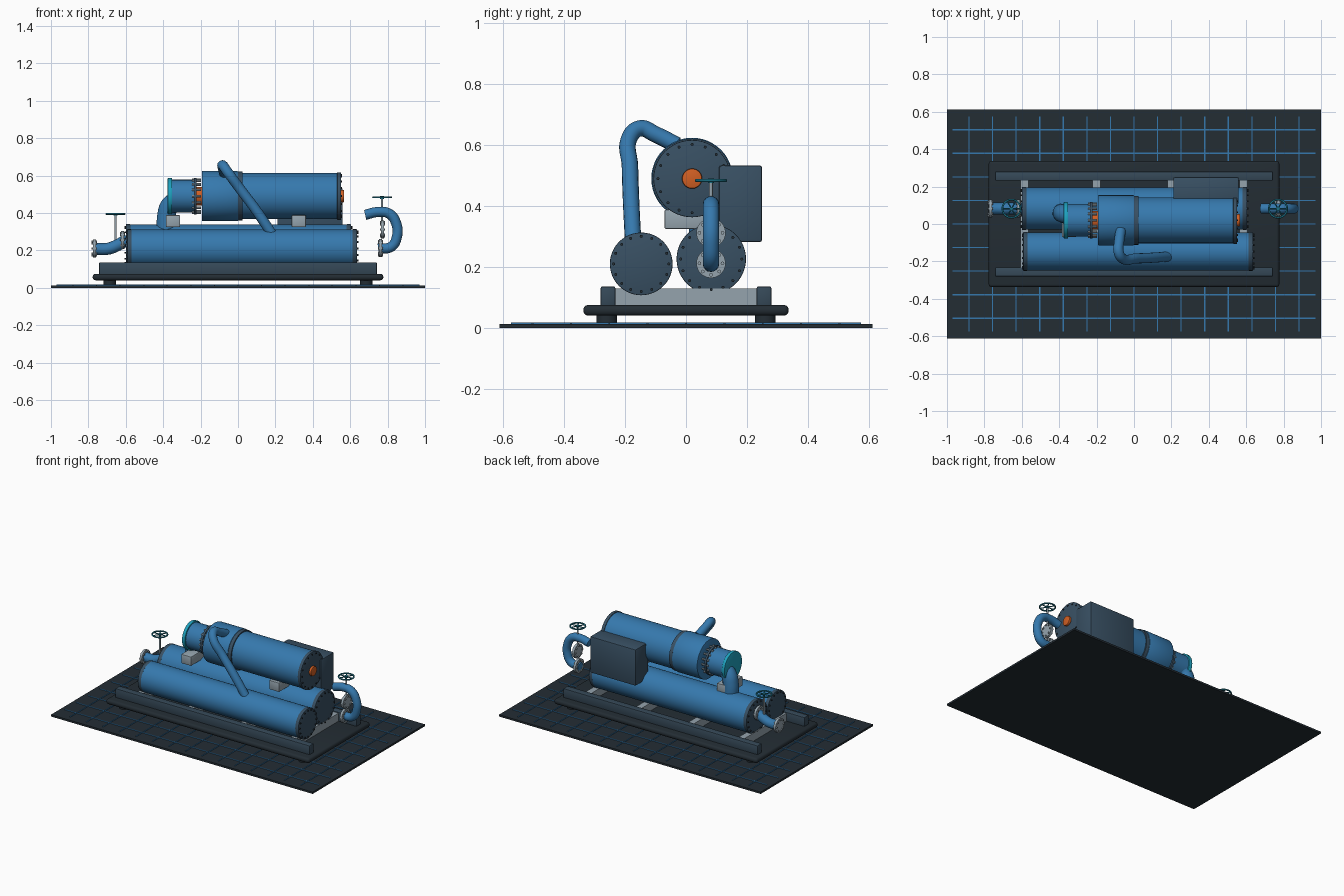
import bpy, bmesh, math
from mathutils import Vector, Matrix

if "Cube" in bpy.data.objects:
    bpy.data.objects.remove(bpy.data.objects["Cube"], do_unlink=True)


def material(name, rgb):
    m = bpy.data.materials.new(name)
    m.use_nodes = True
    m.diffuse_color = (*rgb, 1)
    m.node_tree.nodes["Principled BSDF"].inputs["Base Color"].default_value = (*rgb, 1)
    return m


BLUE = material("machine blue", (0.036, 0.19, 0.42))
SLATE = material("slate", (0.04, 0.08, 0.125))
RAIL = material("rail slate", (0.037, 0.068, 0.1))
DARK = material("charcoal", (0.017, 0.026, 0.034))
GREY = material("light steel", (0.3, 0.37, 0.42))
ORANGE = material("orange", (0.64, 0.115, 0.017))
CYAN = material("cyan", (0.013, 0.36, 0.52))
TEAL = material("teal", (0.01, 0.16, 0.23))


def finish(name, bm, mat, smooth=True):
    mesh = bpy.data.meshes.new(name)
    bm.to_mesh(mesh)
    bm.free()
    mesh.materials.append(mat)
    ob = bpy.data.objects.new(name, mesh)
    bpy.context.collection.objects.link(ob)
    if smooth:
        bpy.ops.object.select_all(action="DESELECT")
        ob.select_set(True)
        bpy.context.view_layer.objects.active = ob
        bpy.ops.object.shade_smooth_by_angle(angle=math.radians(35))
    return ob


def box(name, x, y, z, mat, bevel=0.0, segments=2):
    """Box given by its low and high limit on each axis."""
    bm = bmesh.new()
    bmesh.ops.create_cube(bm, size=1)
    for v in bm.verts:
        v.co = [lim[0] if c < 0 else lim[1] for c, lim in zip(v.co, (x, y, z))]
    if bevel:
        bmesh.ops.bevel(bm, geom=bm.edges[:], offset=bevel, segments=segments,
                        profile=0.5, affect="EDGES")
    return finish(name, bm, mat, bool(bevel))


def rod(name, start, end, r, mat, sides=48, bevel=0.0):
    """Solid cylinder between two points."""
    a, b = Vector(start), Vector(end)
    turn = (b - a).to_track_quat("Z", "Y").to_matrix().to_4x4()
    bm = bmesh.new()
    bmesh.ops.create_cone(bm, cap_ends=True, segments=sides, radius1=r, radius2=r,
                          depth=(b - a).length, matrix=Matrix.Translation((a + b) / 2) @ turn)
    if bevel:
        rims = [e for e in bm.edges if any(len(f.verts) > 4 for f in e.link_faces)]
        bmesh.ops.bevel(bm, geom=rims, offset=bevel, segments=2, profile=0.5, affect="EDGES")
    return finish(name, bm, mat)


def disc(name, x0, x1, y, z, r, mat, bevel=0.0):
    return rod(name, (x0, y, z), (x1, y, z), r, mat, bevel=bevel)


def pipe(name, points, r, mat, closed=False):
    """Round tube along a smooth curve."""
    cu = bpy.data.curves.new(name, "CURVE")
    cu.dimensions = "3D"
    cu.bevel_depth, cu.bevel_resolution, cu.resolution_u = r, 6, 10
    cu.use_fill_caps = not closed
    sp = cu.splines.new("BEZIER")
    sp.bezier_points.add(len(points) - 1)
    for bp, p in zip(sp.bezier_points, points):
        bp.co = p
        bp.handle_left_type = bp.handle_right_type = "AUTO"
    sp.use_cyclic_u = closed
    curve = bpy.data.objects.new(name + "_path", cu)
    bpy.context.collection.objects.link(curve)
    bpy.context.view_layer.update()
    bm = bmesh.new()
    bm.from_mesh(bpy.data.meshes.new_from_object(
        curve.evaluated_get(bpy.context.evaluated_depsgraph_get())))
    bpy.data.objects.remove(curve, do_unlink=True)
    ob = finish(name, bm, mat)
    while len(ob.data.materials) > 1:
        ob.data.materials.pop()
    return ob


def bolts(name, x, y, z, ring, count, r, length, mat):
    """Ring of bolt heads around an axis along x."""
    bm = bmesh.new()
    for i in range(count):
        a = math.tau * i / count
        place = Matrix.Translation((x, y + ring * math.cos(a), z + ring * math.sin(a)))
        bmesh.ops.create_cone(bm, cap_ends=True, segments=8, radius1=r, radius2=r, depth=length,
                              matrix=place @ Matrix.Rotation(math.pi / 2, 4, "Y"))
    return finish(name, bm, mat)


def flange(name, x, y, z):
    disc(name, x - 0.008, x + 0.008, y, z, 0.048, GREY)
    bolts(name + "_bolts", x, y, z, 0.038, 8, 0.006, 0.028, GREY)


def handwheel(name, x, y, z, low):
    pipe(name + "_rim", [(x + 0.048 * math.cos(i * math.tau / 8),
                          y + 0.048 * math.sin(i * math.tau / 8), z) for i in range(8)],
         0.005, TEAL, closed=True)
    for i in range(3):
        d = Vector((math.cos(i * math.pi / 3), math.sin(i * math.pi / 3), 0)) * 0.048
        c = Vector((x, y, z))
        rod(name + "_spoke", c - d, c + d, 0.0035, TEAL, 8)
    rod(name + "_hub", (x, y, z - 0.008), (x, y, z + 0.006), 0.01, TEAL, 16)
    rod(name + "_stem", (x, y, low), (x, y, z), 0.006, GREY, 12)


# Floor slab with painted grid
box("floor_slab", (-1, 1), (-0.613, 0.613), (0, 0.013), DARK)
STEP = 0.126
for i in range(-7, 8):
    box("grid_line", (i * STEP - 0.003, i * STEP + 0.003), (-0.575, 0.575), (0.012, 0.017), BLUE)
for i in range(-4, 5):
    box("grid_line", (-0.97, 0.97), (i * STEP - 0.003, i * STEP + 0.003), (0.012, 0.0165), BLUE)

# Skid: feet, plate, rails, cross beams
for sx in (-1, 1):
    for sy in (-1, 1):
        rod("foot", (sx * 0.685, sy * 0.26, 0.012), (sx * 0.685, sy * 0.26, 0.05), 0.034, DARK, 24)
box("skid_plate", (-0.777, 0.777), (-0.337, 0.337), (0.04, 0.075), DARK, 0.015, 3)
for sy in (-1, 1):
    box("side_rail", (-0.743, 0.743), sorted((sy * 0.232, sy * 0.28)), (0.07, 0.136), RAIL, 0.005)
for x in (-0.585, -0.2, 0.2, 0.585):
    box("cross_beam", (x - 0.021, x + 0.021), (-0.235, 0.235), (0.07, 0.13), GREY)

# Two horizontal vessels with bolted end covers
for name, y, z, r, x0, x1 in (("front_vessel", -0.147, 0.21, 0.103, -0.593, 0.636),
                              ("rear_vessel", 0.083, 0.226, 0.114, -0.6, 0.605)):
    disc(name, x0 + 0.02, x1 - 0.02, y, z, r - 0.001, BLUE)
    for x, s in ((x0, 1), (x1, -1)):
        disc(name + "_cover", x, x + s * 0.025, y, z, r, SLATE, 0.003)
        bolts(name + "_cover_bolts", x, y, z, r * 0.88, 16, 0.005, 0.014, DARK)

# Saddles between vessel and compressor
for x in (-0.348, 0.325):
    box("saddle", (x - 0.038, x + 0.038), (-0.07, 0.106), (0.325, 0.388), GREY, 0.004)

# Compressor and motor on one axis
CY, CZ = 0.02, 0.49
disc("compressor_housing", -0.193, 0.0, CY, CZ, 0.134, BLUE, 0.004)
disc("joint_ring", 0.0, 0.024, CY, CZ, 0.131, SLATE)
disc("motor_body", 0.02, 0.535, CY, CZ, 0.123, BLUE)
disc("motor_cover", 0.53, 0.552, CY, CZ, 0.127, SLATE, 0.003)
bolts("motor_cover_bolts", 0.552, CY, CZ, 0.112, 16, 0.005, 0.01, DARK)
disc("motor_hub", 0.55, 0.568, CY, CZ, 0.033, ORANGE, 0.005)
disc("coupling", -0.225, -0.19, CY, CZ, 0.05, ORANGE)
disc("intake_flange", -0.236, -0.222, CY, CZ, 0.098, SLATE)
bolts("intake_bolts", -0.222, CY, CZ, 0.088, 16, 0.007, 0.05, GREY)
disc("intake_drum", -0.37, -0.23, CY, CZ, 0.088, BLUE)
disc("intake_ring", -0.376, -0.352, CY, CZ, 0.097, CYAN, 0.004)

# Connecting pipes
pipe("suction_elbow", [(-0.33, 0.045, 0.465), (-0.365, 0.052, 0.44),
                       (-0.382, 0.057, 0.39), (-0.385, 0.06, 0.3)], 0.05, BLUE)
pipe("discharge_pipe", [(-0.07, -0.03, 0.6), (-0.08, -0.1, 0.635), (-0.082, -0.15, 0.655),
                        (-0.06, -0.185, 0.625), (0.01, -0.184, 0.53),
                        (0.1, -0.18, 0.41), (0.18, -0.174, 0.29)], 0.027, BLUE)

# Control cabinet
box("control_cabinet", (0.21, 0.56), (0.108, 0.25), (0.282, 0.533), SLATE, 0.008)

# Water connection on the model's left end
PY = 0.082
pipe("left_water_pipe", [(0.68, PY, 0.39), (0.75, PY, 0.405), (0.81, PY, 0.395),
                         (0.847, PY, 0.34), (0.85, PY, 0.275), (0.82, PY, 0.22),
                         (0.75, PY, 0.21)], 0.027, BLUE)
flange("left_upper_flange", 0.772, PY, 0.312)
flange("left_lower_flange", 0.762, PY, 0.212)
handwheel("left_handwheel", 0.77, PY, 0.484, 0.28)

# Water connection on the model's right end
pipe("right_water_pipe", [(-0.775, PY, 0.21), (-0.7, PY, 0.208), (-0.65, PY, 0.225),
                          (-0.59, PY, 0.26)], 0.032, BLUE)
flange("right_outer_flange", -0.768, PY, 0.21)
flange("right_inner_flange", -0.617, PY, 0.255)
handwheel("right_handwheel", -0.655, PY, 0.395, 0.24)
